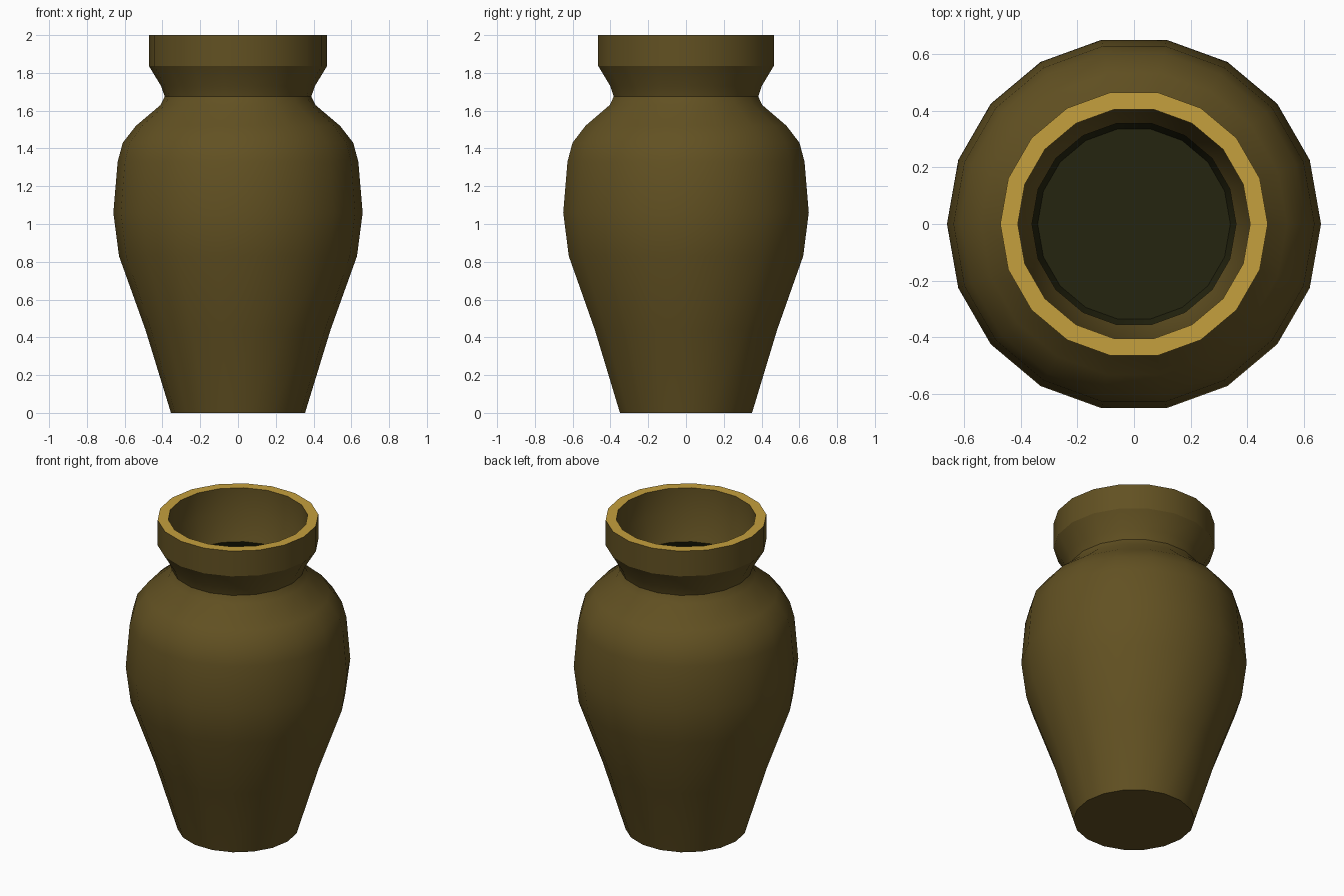
import bpy, bmesh, math

if "Cube" in bpy.data.objects:
    bpy.data.objects.remove(bpy.data.objects["Cube"])

SIDES = 18


def material(name, rgb):
    m = bpy.data.materials.new(name)
    m.diffuse_color = (*rgb, 1.0)
    m.use_nodes = True
    m.node_tree.nodes["Principled BSDF"].inputs["Base Color"].default_value = m.diffuse_color
    return m


def lathe(name, profile, mats):
    """Spin a (radius, height, material) profile about z; radius 0 makes a pole.
    The material of a point colours the band that starts there."""
    bm = bmesh.new()
    rings = []
    for r, z, _ in profile:
        if r == 0:
            rings.append([bm.verts.new((0, 0, z))] * SIDES)
        else:
            rings.append([bm.verts.new((r * math.cos(math.tau * i / SIDES),
                                        r * math.sin(math.tau * i / SIDES), z))
                          for i in range(SIDES)])
    for a, b, point in zip(rings, rings[1:], profile):
        for i in range(SIDES):
            j = (i + 1) % SIDES
            f = bm.faces.new(list(dict.fromkeys((a[i], a[j], b[j], b[i]))))
            f.material_index = point[2]
    bmesh.ops.recalc_face_normals(bm, faces=bm.faces)
    me = bpy.data.meshes.new(name)
    bm.to_mesh(me)
    bm.free()
    for m in mats:
        me.materials.append(m)
    ob = bpy.data.objects.new(name, me)
    bpy.context.collection.objects.link(ob)
    return ob


BRONZE, GOLD, DARK = 0, 1, 2
mats = [material("dark_bronze", (0.122, 0.082, 0.016)),
        material("gold_lip", (0.56, 0.35, 0.048)),
        material("dark_inside", (0.0185, 0.0185, 0.005))]

# Outer wall from foot to lip
outer = [(0, 0), (0.355, 0), (0.49, 0.44), (0.63, 0.83), (0.66, 1.06),
         (0.637, 1.33), (0.61, 1.43), (0.54, 1.52), (0.41, 1.63), (0.388, 1.675),
         (0.407, 1.73), (0.472, 1.837)]
# Flat gold lip, bronze throat, then the dark hollow down to the floor
lip = [(0.472, 2.0)]
throat = [(0.41, 2.0), (0.41, 1.84)]
hollow = [(0.36, 1.675), (0.385, 1.61), (0.51, 1.505), (0.585, 1.415), (0.612, 1.32),
          (0.635, 1.06), (0.605, 0.84), (0.465, 0.45), (0.34, 0.02), (0, 0.02)]
profile = [(r, z, m) for part, m in ((outer, BRONZE), (lip, GOLD),
                                     (throat, BRONZE), (hollow, DARK))
           for r, z in part]
# The last outer band ends at the lip, so the lip point starts the gold band
vase = lathe("vase", profile, mats)

# Smooth wall, sharp neck, lip and foot
bpy.context.view_layer.objects.active = vase
vase.select_set(True)
bpy.ops.object.shade_smooth_by_angle(angle=math.radians(29))
